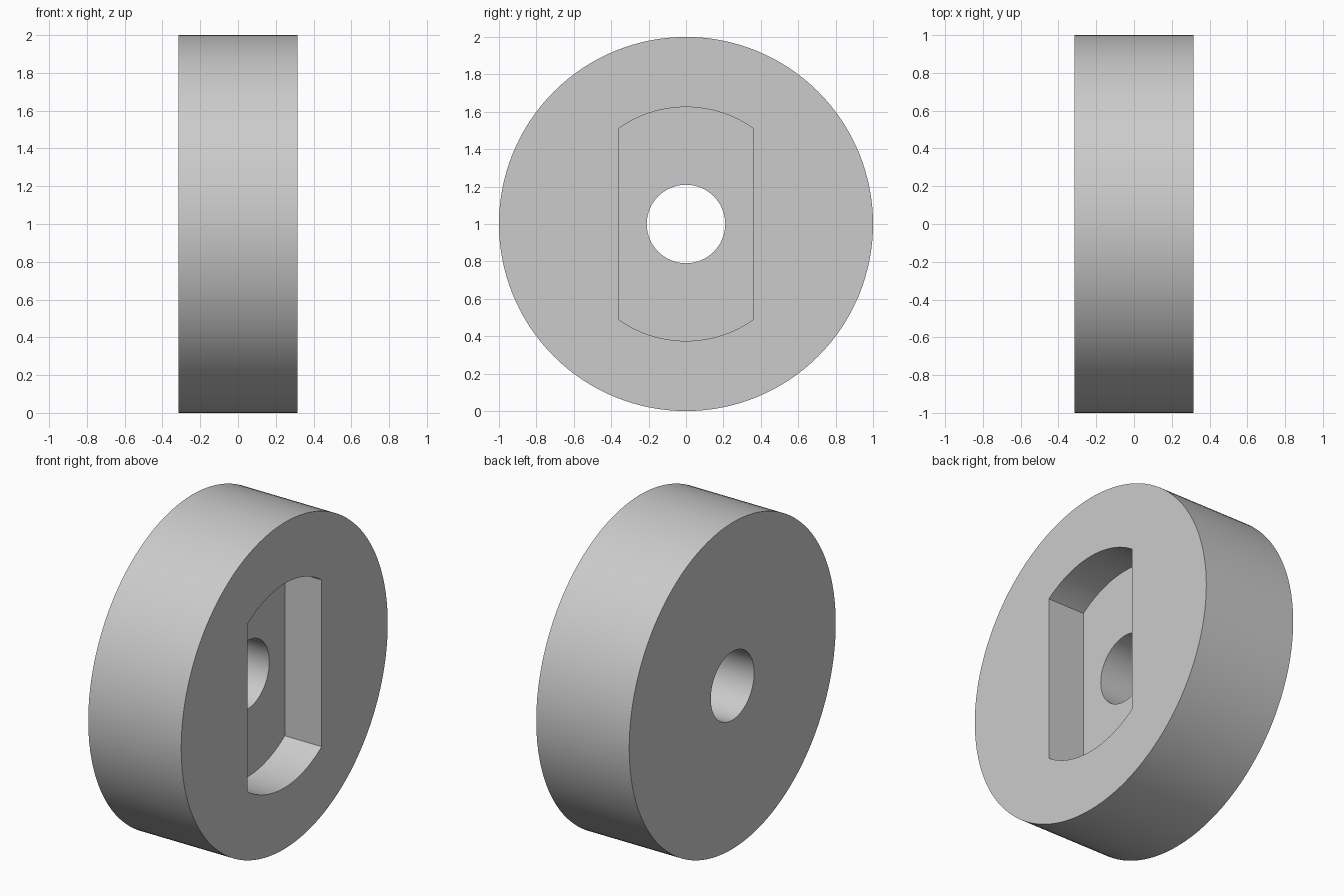
import bpy
import bmesh
from math import asin, cos, pi, sin

cube = bpy.data.objects.get("Cube")
if cube:
    bpy.data.objects.remove(cube, do_unlink=True)

HALF_WIDTH = 0.315
CENTRE_Z = 1.0
POCKET_DEPTH = 0.25

grey = bpy.data.materials.new("plain grey")
grey.use_nodes = True
colour = (0.6, 0.6, 0.6, 1)
grey.diffuse_color = colour
grey.node_tree.nodes["Principled BSDF"].inputs["Base Color"].default_value = colour


def arc(radius, start, end, steps):
    """Points (y, z) along an arc about the wheel axis, end included."""
    angles = [start + (end - start) * i / steps for i in range(steps + 1)]
    return [(radius * cos(a), CENTRE_Z + radius * sin(a)) for a in angles]


def prism(name, outline, x0, x1):
    """Solid made by extruding a (y, z) outline along x."""
    bm = bmesh.new()
    face = bm.faces.new([bm.verts.new((x0, y, z)) for y, z in outline])
    moved = bmesh.ops.extrude_face_region(bm, geom=[face])["geom"]
    verts = [v for v in moved if isinstance(v, bmesh.types.BMVert)]
    bmesh.ops.translate(bm, verts=verts, vec=(x1 - x0, 0, 0))
    bmesh.ops.recalc_face_normals(bm, faces=bm.faces)
    mesh = bpy.data.meshes.new(name)
    bm.to_mesh(mesh)
    bm.free()
    mesh.materials.append(grey)
    obj = bpy.data.objects.new(name, mesh)
    bpy.context.collection.objects.link(obj)
    return obj


def circle(radius, steps):
    return arc(radius, 0, 2 * pi, steps)[:-1]


# Round body
disc = prism("disc", circle(1.0, 128), -HALF_WIDTH, HALF_WIDTH)

# Through hole, and a flat-sided pocket sunk into the left face
bore = prism("bore_cutter", circle(0.21, 64), -1, 1)
corner = asin(0.36 / 0.625)
top = arc(0.625, pi / 2 - corner, pi / 2 + corner, 24)
bottom = arc(0.625, 3 * pi / 2 - corner, 3 * pi / 2 + corner, 24)
pocket = prism("pocket_cutter", top + bottom, HALF_WIDTH - POCKET_DEPTH, 1)

bpy.ops.object.select_all(action="DESELECT")
disc.select_set(True)
bpy.context.view_layer.objects.active = disc
for cutter in (bore, pocket):
    cutter.hide_render = True
    cut = disc.modifiers.new(cutter.name, "BOOLEAN")
    cut.operation = "DIFFERENCE"
    cut.solver = "EXACT"
    cut.object = cutter
    bpy.ops.object.modifier_apply(modifier=cut.name)
    bpy.data.objects.remove(cutter, do_unlink=True)

# Smooth curved walls with crisp rims
bpy.ops.object.shade_smooth_by_angle(angle=pi / 6)
